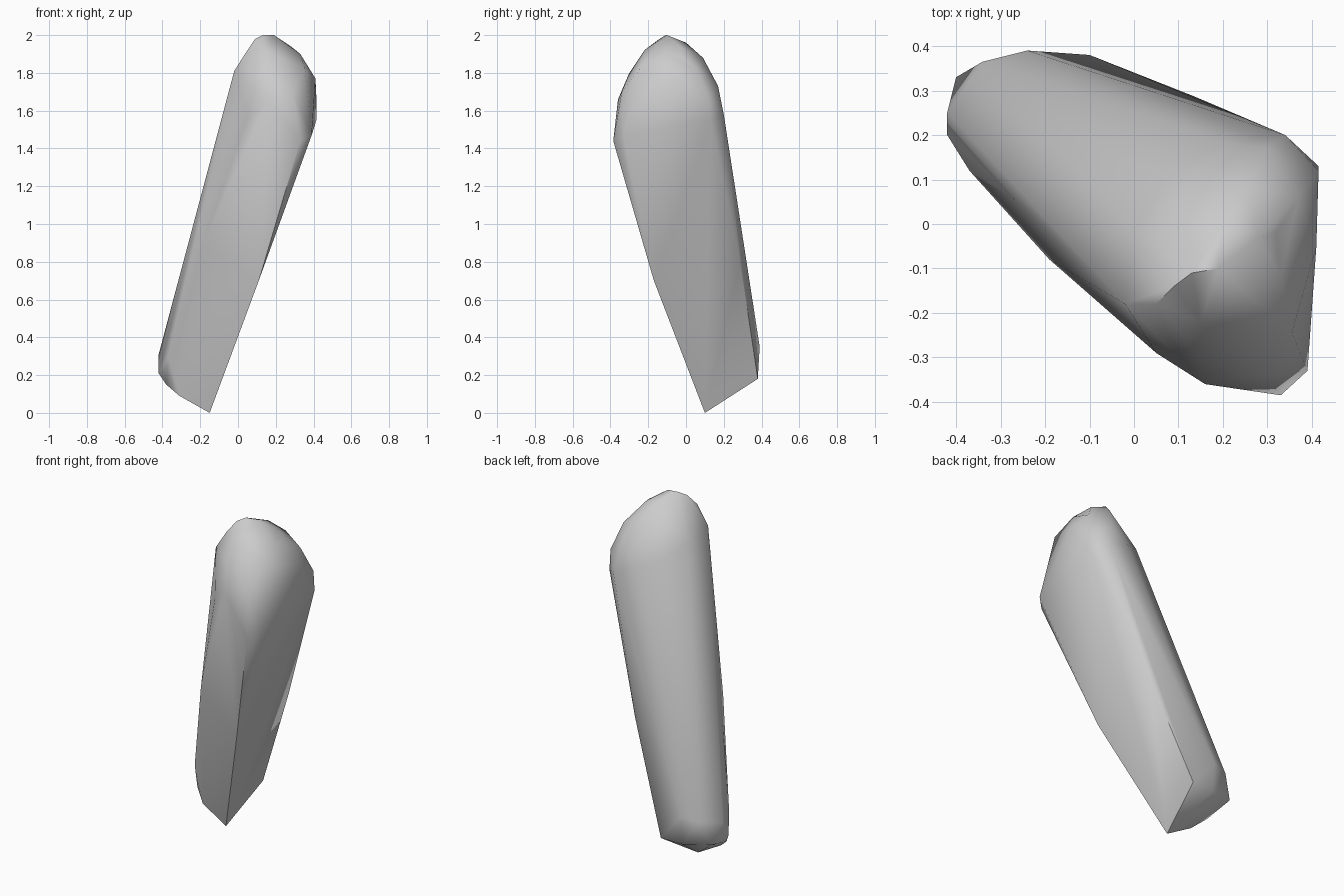
import bpy, bmesh
from math import radians
from mathutils import Vector

if "Cube" in bpy.data.objects:
    bpy.data.objects.remove(bpy.data.objects["Cube"])

# Outline points of the leaning limb: slanted foot, side ridges, shoulder, dome
foot = [(-.15, .10, 0), (-.31, .11, .09), (-.38, .16, .15), (-.42, .20, .21),
        (-.40, .33, .20), (-.24, .38, .18), (-.10, .38, .18)]
heel = [(-.37, .12, .30), (-.42, .25, .31), (-.34, .365, .33), (-.24, .39, .35)]
ridges = [(.11, -.17, .70), (-.19, -.08, .88), (.135, .287, .80)]
shoulder = [(.33, -.385, 1.44), (.39, -.33, 1.47), (.415, .13, 1.55),
            (.34, .20, 1.58), (.20, .185, 1.64), (.07, .10, 1.70),
            (0, -.02, 1.76), (-.02, -.18, 1.81), (.05, -.29, 1.56)]
dome = [(.16, -.36, 1.66), (.29, -.34, 1.70), (.355, -.245, 1.82),
        (.415, .12, 1.67), (.37, .06, 1.82), (.41, -.05, 1.77),
        (.33, -.12, 1.90), (.30, .17, 1.73), (.25, .09, 1.88), (.15, -.30, 1.80)]
crown = [(.05, -.18, 1.92), (.15, -.22, 1.92), (.09, -.14, 1.98),
         (.13, -.11, 2.0), (.19, -.10, 2.0), (.20, 0, 1.96), (.28, -.03, 1.94)]

# Wrap one closed skin around the outline
bm = bmesh.new()
for p in foot + heel + ridges + shoulder + dome + crown:
    bm.verts.new(p)
bmesh.ops.convex_hull(bm, input=bm.verts[:])
bmesh.ops.delete(bm, geom=[v for v in bm.verts if not v.link_faces], context='VERTS')

# Small dimple in the top
dimple = Vector((.31, -.02, 1.88))
near = min(bm.faces, key=lambda f: (f.calc_center_median() - dimple).length)
centre = bmesh.ops.poke(bm, faces=[near])["verts"][0]
centre.co = centre.co.lerp(dimple, .6)

bmesh.ops.recalc_face_normals(bm, faces=bm.faces[:])
for f in bm.faces:
    f.smooth = True

mesh = bpy.data.meshes.new("limb")
bm.to_mesh(mesh)
bm.free()
mesh.set_sharp_from_angle(angle=radians(55))
limb = bpy.data.objects.new("limb", mesh)
bpy.context.collection.objects.link(limb)
